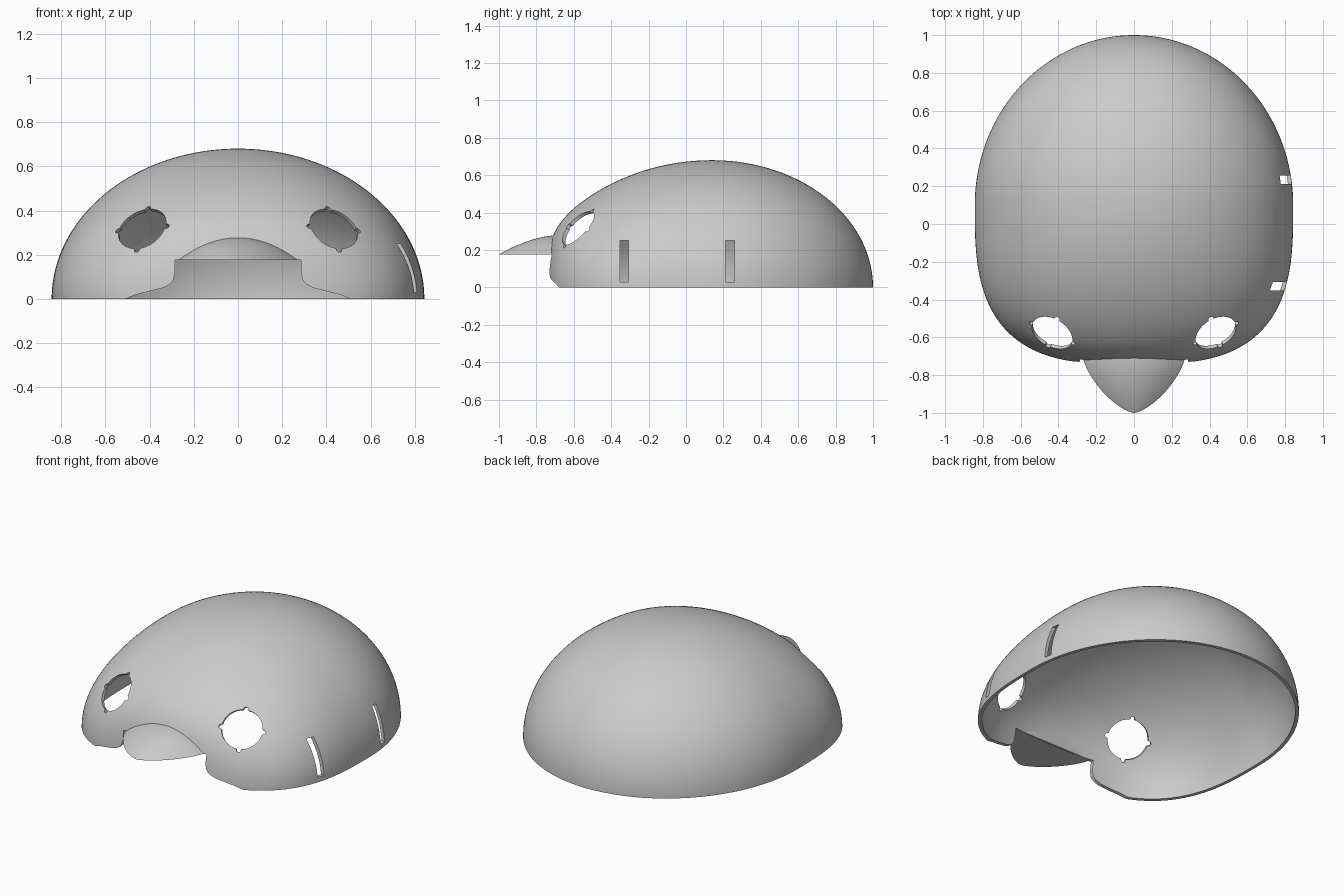
import bpy, bmesh
from math import sin, cos, pi, sqrt
from mathutils import Vector

cube = bpy.data.objects.get("Cube")
if cube:
    bpy.data.objects.remove(cube)

grey = bpy.data.materials.new("plain_grey")
grey.use_nodes = True
grey.diffuse_color = (0.6, 0.6, 0.6, 1)
grey.node_tree.nodes["Principled BSDF"].inputs["Base Color"].default_value = (0.6, 0.6, 0.6, 1)


def make_object(name, bm):
    bmesh.ops.remove_doubles(bm, verts=bm.verts, dist=1e-5)
    bmesh.ops.recalc_face_normals(bm, faces=bm.faces)
    mesh = bpy.data.meshes.new(name)
    bm.to_mesh(mesh)
    bm.free()
    obj = bpy.data.objects.new(name, mesh)
    bpy.context.collection.objects.link(obj)
    mesh.materials.append(grey)
    return obj


def loft(name, rings, caps=False):
    """Skin a list of closed rings of points."""
    bm = bmesh.new()
    rows = [[bm.verts.new(p) for p in ring] for ring in rings]
    n = len(rows[0])
    for a, b in zip(rows, rows[1:]):
        for i in range(n):
            j = (i + 1) % n
            bm.faces.new((a[i], a[j], b[j], b[i]))
    if caps:
        bm.faces.new(rows[0])
        bm.faces.new(rows[-1])
    return make_object(name, bm)


def prism(name, outline, depth):
    """Closed prism from an outline, swept along the depth vector."""
    return loft(name, [outline, [p + depth for p in outline]], caps=True)


def smooth(obj, angle):
    bpy.ops.object.select_all(action="DESELECT")
    obj.select_set(True)
    bpy.context.view_layer.objects.active = obj
    bpy.ops.object.shade_smooth_by_angle(angle=angle)


# Shell: half-elliptical sections along y, rounder behind and squarer in front
MID, PEAK, FRONT, BACK = 0.1, 0.14, -0.745, 1.0
WIDTH, HEIGHT, SHRINK = 0.843, 0.68, 0.976


def half_width(y):
    if y > MID:
        return WIDTH * sqrt(max(0, 1 - ((y - MID) / (BACK - MID)) ** 2))
    return WIDTH * max(0, 1 - ((MID - y) / (MID - FRONT)) ** 3) ** (1 / 3)


def height(y):
    if y > PEAK:
        return HEIGHT * sqrt(max(0, 1 - ((y - PEAK) / (BACK - PEAK)) ** 2))
    u = (PEAK - y) / (PEAK - FRONT)
    return HEIGHT * max(0, 1 - u * u) ** (0.46 - 0.13 * u ** 4)


STEPS, ARC = 110, 80
centre = Vector((0, MID, 0))
rings = []
for k in range(STEPS + 1):
    t = -cos(pi * k / STEPS)
    y = MID + t * (BACK - MID if t > 0 else MID - FRONT)
    if k in (0, STEPS):
        y = FRONT if k == 0 else BACK
    outer = [Vector((half_width(y) * cos(pi * i / ARC), y, height(y) * sin(pi * i / ARC)))
             for i in range(ARC + 1)]
    for p in (outer[0], outer[-1]):
        p.z = 0
    inner = [centre + (p - centre) * SHRINK for p in reversed(outer)]
    rings.append(outer + inner)
shell = loft("shell", rings)

# Mouth opening cutter
half = [(0.56, -0.1), (0.51, 0), (0.46, 0.02), (0.4, 0.035), (0.34, 0.05), (0.31, 0.065),
        (0.293, 0.085), (0.285, 0.115), (0.285, 0.176)]
outline = [Vector((x, -1.2, z)) for x, z in half]
outline += [Vector((-x, -1.2, z)) for x, z in reversed(half)]
cutters = [prism("mouth_cutter", outline, Vector((0, 0.8, 0)))]

# Eye opening cutters: round with four small notches
EYE, NOTCH, NOTCH_AT = 0.115, 0.013, 0.12


def eye_radius(a):
    d = (a + pi / 4) % (pi / 2) - pi / 4
    off = NOTCH_AT * sin(d)
    if abs(off) >= NOTCH:
        return EYE
    return max(EYE, NOTCH_AT * cos(d) + sqrt(NOTCH ** 2 - off ** 2))


for side, label in ((1, "left"), (-1, "right")):
    normal = Vector((0.26 * side, -0.755, 0.6)).normalized()
    across = Vector((0.945 * side, 0.328, 0)).normalized()
    up = normal.cross(across)
    start = Vector((0.437 * side, -0.59, 0.328)) - normal * 0.12
    outline = []
    for i in range(240):
        a = 2 * pi * i / 240
        outline.append(start + (across * cos(a) + up * sin(a)) * eye_radius(a))
    cutters.append(prism(label + "_eye_cutter", outline, normal * 0.24))

# Strap slots, on the left side only
for y in (-0.33, 0.235):
    outline = [Vector((0.5, y + a, z)) for a, z in
               ((-0.023, 0.03), (0.023, 0.03), (0.023, 0.25), (-0.023, 0.25))]
    cutters.append(prism("slot_cutter", outline, Vector((0.5, 0, 0))))

# Cut the openings and bake the result
for cutter in cutters:
    cutter.hide_render = True
    mod = shell.modifiers.new(cutter.name, "BOOLEAN")
    mod.operation, mod.solver, mod.object = "DIFFERENCE", "EXACT", cutter
bpy.context.view_layer.update()
graph = bpy.context.evaluated_depsgraph_get()
shell.data = bpy.data.meshes.new_from_object(shell.evaluated_get(graph))
shell.modifiers.clear()
for cutter in cutters:
    bpy.data.objects.remove(cutter)
smooth(shell, 0.6)

# Beak: flat underneath, arched on top, tapering to a rounded tip
BASE, TIP, FLOOR = -0.705, -1.0, 0.177
rings = []
for k in range(41):
    s = sin(pi / 2 * k / 40)
    w = 0.27 * max(0, 1 - s ** 1.4) ** 0.68
    h = 0.1 * (1 - s ** 1.65)
    y = BASE + (TIP - BASE) * s
    rings.append([Vector((w * c, y, FLOOR + h * (1 - c * c)))
                  for c in (1 - i / 16 for i in range(33))])
bm_beak = loft("beak", rings)
bm = bmesh.new()
bm.from_mesh(bm_beak.data)
bmesh.ops.holes_fill(bm, edges=[e for e in bm.edges if e.is_boundary])
bmesh.ops.recalc_face_normals(bm, faces=bm.faces)
bm.to_mesh(bm_beak.data)
bm.free()
smooth(bm_beak, 0.6)
